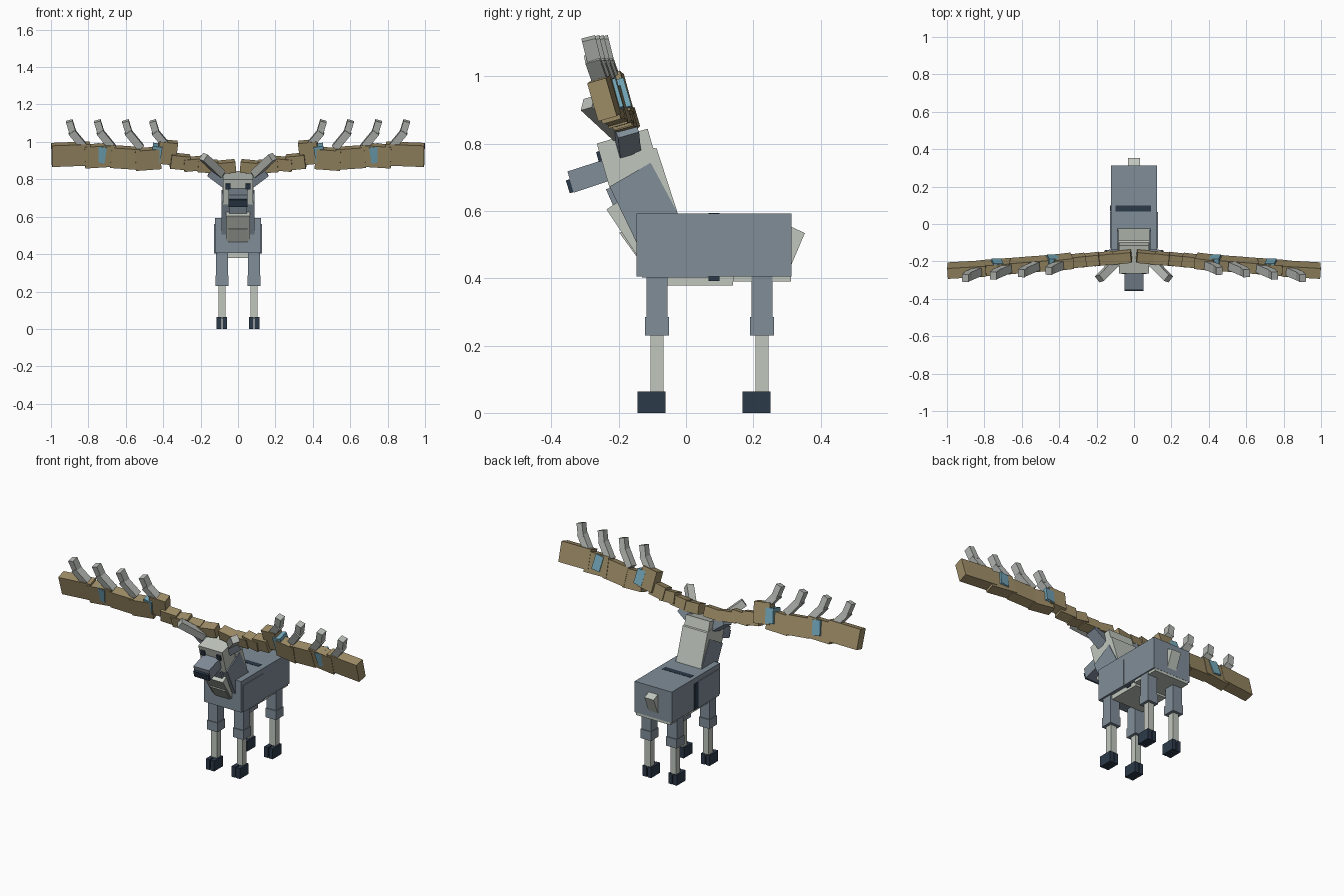
import bpy, bmesh, math
from mathutils import Matrix, Vector

if "Cube" in bpy.data.objects:
    bpy.data.objects.remove(bpy.data.objects["Cube"])


def material(name, rgb):
    m = bpy.data.materials.new(name)
    m.diffuse_color = [((c / 255 + 0.055) / 1.055) ** 2.4 for c in rgb] + [1]
    m.use_nodes = True
    m.node_tree.nodes["Principled BSDF"].inputs["Base Color"].default_value = m.diffuse_color
    return m


SLATE = material("slate fur", (128, 141, 153))
PALE = material("pale fur", (192, 198, 189))
BONE = material("bone tips", (182, 186, 180))
DARK = material("dark hoof", (44, 58, 74))
BROWN = material("antler brown", (158, 141, 103))
TEAL = material("teal marking", (116, 168, 186))
TILT = math.radians(16)          # forward lean of head and antlers


def finish(name, bm, mat):
    bmesh.ops.recalc_face_normals(bm, faces=bm.faces)
    me = bpy.data.meshes.new(name)
    bm.to_mesh(me)
    bm.free()
    me.materials.append(mat)
    ob = bpy.data.objects.new(name, me)
    bpy.context.collection.objects.link(ob)
    return ob


def box(name, x, y, z, mat):
    """Box from (min, max) ranges."""
    bm = bmesh.new()
    bmesh.ops.create_cube(bm, size=1)
    for v in bm.verts:
        v.co = [(r[0] + r[1]) / 2 + c * (r[1] - r[0]) for r, c in zip((x, y, z), v.co)]
    return finish(name, bm, mat)


def prism(name, pts, x0, x1, mat):
    """Side outline of (y, z) points extruded across x."""
    bm = bmesh.new()
    f = bm.faces.new([bm.verts.new((x0, y, z)) for y, z in pts])
    r = bmesh.ops.extrude_face_region(bm, geom=[f])
    for v in r["geom"]:
        if isinstance(v, bmesh.types.BMVert):
            v.co.x = x1
    return finish(name, bm, mat)


def beam(name, p, q, wide, deep, mat, side=1, up=(0, -math.sin(TILT), math.cos(TILT))):
    """Box running from p to q; wide is measured along up, deep across it."""
    p, q = Vector(p), Vector(q)
    d = (q - p).normalized()
    n = d.cross(Vector(up)).normalized()
    u = n.cross(d)
    frame = Matrix((d, n, u)).transposed().to_4x4()
    bm = bmesh.new()
    bmesh.ops.create_cube(bm, size=1)
    size = Matrix.Diagonal(((q - p).length, deep, wide, 1))
    bmesh.ops.transform(bm, matrix=Matrix.Translation((p + q) / 2) @ frame @ size, verts=bm.verts)
    for v in bm.verts:
        v.co.x *= side
    return finish(name, bm, mat)


# Body, belly, strap and tail
box("body", (-.124, .124), (-.147, .313), (.405, .592), SLATE)
box("belly_front", (-.105, .105), (-.055, .14), (.378, .41), PALE)
box("belly_rear", (-.115, .115), (.14, .312), (.39, .41), PALE)
box("strap_bottom", (-.11, .11), (.067, .10), (.392, .408), DARK)
box("strap_side", (-.129, -.12), (.067, .10), (.405, .56), DARK)
box("strap_top", (-.10, .09), (.067, .10), (.585, .5935), DARK)
prism("tail", [(.353, .534), (.313, .44), (.25, .46), (.29, .563)], -.031, .031, PALE)

# Neck, mane and throat
prism("neck", [(-.227, .672), (-.105, .743), (-.025, .594), (-.03, .45), (-.12, .45)], -.087, .087, SLATE)
prism("mane", [(-.16, .80), (-.087, .785), (-.022, .585), (-.10, .56)], -.083, .083, PALE)
prism("throat_fur", [(-.236, .604), (-.147, .47), (-.10, .50), (-.19, .635)], -.064, .064, PALE)
prism("chest_fur", [(-.198, .535), (-.14, .455), (-.10, .50), (-.15, .56)], -.05, .05, PALE)

# Head
prism("head", [(-.265, .80), (-.114, .844), (-.075, .709), (-.226, .665)], -.08, .08, PALE)
prism("snout", [(-.352, .717), (-.25, .75), (-.225, .69), (-.334, .654)], -.052, .052, SLATE)
prism("nose", [(-.357, .69), (-.342, .695), (-.328, .658), (-.345, .652)], -.05, .05, DARK)
prism("jaw", [(-.238, .665), (-.20, .67), (-.19, .62), (-.215, .612)], -.048, .048, SLATE)

for s, tag in ((-1, "left"), (1, "right")):
    # Shoulder, eyes and ears
    box("shoulder_" + tag, sorted((s * .11, s * .128)), (-.13, .065), (.402, .562), SLATE)
    prism("eye_" + tag, [(-.267, .775), (-.257, .778), (-.249, .748), (-.259, .745)],
          s * .04, s * .066, DARK)
    beam("ear_" + tag, (.065, -.172, .785), (.145, -.178, .845), .052, .065, SLATE, s)

    # Legs with cloven hooves
    for y, end in ((-.0865, "front"), (.2255, "rear")):
        n = end + "_" + tag
        for part, w, d, z, mat in (("thigh", .064, .062, (.28, .41), SLATE),
                                   ("knee", .07, .072, (.23, .285), SLATE),
                                   ("shin", .038, .039, (.055, .235), PALE)):
            c = s * .086
            box(part + "_" + n, (c - w / 2, c + w / 2), (y - d / 2, y + d / 2), z, mat)
        for i in (-1, 1):
            c = s * .086 + i * .0155
            box("hoof_" + n, (c - .0125, c + .0125), (y - .058, y + .025), (0, .063), DARK)

    # Antler beam: x range, inner and outer centre height, plate height
    for x0, x1, z0, z1, h in ((.015, .14, .872, .86, .06), (.11, .215, .868, .874, .06),
                              (.185, .29, .888, .878, .065), (.26, .36, .89, .90, .075),
                              (.33, .43, .94, .95, .122), (.415, .55, .915, .905, .11),
                              (.53, .68, .912, .922, .112), (.66, .82, .932, .922, .118),
                              (.79, .996, .938, .93, .118)):
        step = .172 + .08 * (x0 + x1) / 2
        beam("antler_plate_" + tag, (x0, .006 - step, z0), (x1, -.006 - step, z1), h, .058, BROWN, s)

    # Teal markings wrapped round the antler
    for x, z in ((.435, .94), (.732, .938)):
        y = -.172 - .08 * x
        beam("marking_" + tag, (x - .026, y, z - .003), (x + .026, y, z + .005), .088, .068, TEAL, s)

    # Upright tines: leaning root and upright tip
    for x in (.395, .54, .69, .84):
        y = -.178 - .085 * x
        bend = (x + .05, y - .03, 1.055)
        beam("tine_root_" + tag, (x - .02, y, .97), bend, .04, .045, BONE, s)
        beam("tine_tip_" + tag, (x + .04, y - .022, 1.04), (x + .062, y - .04, 1.112),
             .036, .042, BONE, s, up=(1, 0, 0))

    # Brow tine pointing forward and outward
    beam("brow_tine_" + tag, (.09, -.195, .83), (.185, -.292, .92), .042, .042, BONE, s)
